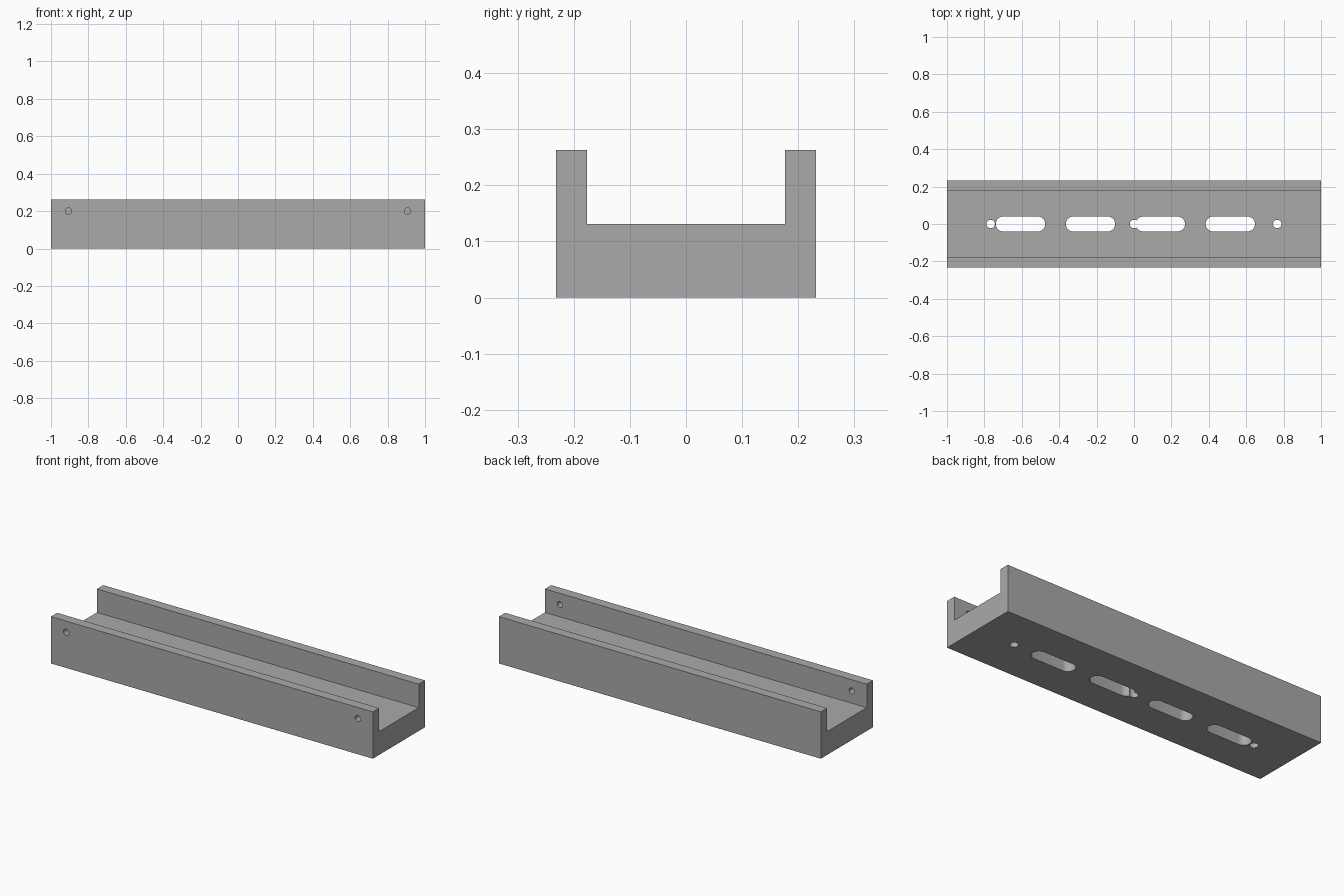
import bpy
import bmesh
import math

if "Cube" in bpy.data.objects:
    bpy.data.objects.remove(bpy.data.objects["Cube"])

HALF_WIDTH, INNER, HEIGHT, FLOOR = 0.2315, 0.176, 0.263, 0.131

grey = bpy.data.materials.new("plain grey")
grey.use_nodes = True
colour = (0.4, 0.4, 0.4, 1)
grey.diffuse_color = colour
grey.node_tree.nodes["Principled BSDF"].inputs["Base Color"].default_value = colour


def extrude_outline(name, outline, direction):
    """Make a closed solid by sweeping a flat outline along a direction."""
    bm = bmesh.new()
    face = bm.faces.new([bm.verts.new(p) for p in outline])
    swept = bmesh.ops.extrude_face_region(bm, geom=[face])["geom"]
    verts = [v for v in swept if isinstance(v, bmesh.types.BMVert)]
    bmesh.ops.translate(bm, verts=verts, vec=direction)
    bmesh.ops.recalc_face_normals(bm, faces=bm.faces)
    mesh = bpy.data.meshes.new(name)
    bm.to_mesh(mesh)
    bm.free()
    mesh.materials.append(grey)
    obj = bpy.data.objects.new(name, mesh)
    bpy.context.collection.objects.link(obj)
    return obj


def rounded(cx, cy, radius, reach=0, steps=16):
    """Outline of a circle, or of a slot when reach is above zero."""
    points = []
    for side, start in ((1, -math.pi / 2), (-1, math.pi / 2)):
        for i in range(steps + (reach > 0)):
            a = start + math.pi * i / steps
            points.append((cx + side * reach + radius * math.cos(a),
                           cy + radius * math.sin(a)))
    return points


def cut(target, cutter):
    cutter.hide_render = True
    mod = target.modifiers.new("cut", 'BOOLEAN')
    mod.operation = 'DIFFERENCE'
    mod.solver = 'EXACT'
    mod.object = cutter
    bpy.context.view_layer.objects.active = target
    bpy.ops.object.modifier_apply(modifier=mod.name)
    bpy.data.objects.remove(cutter)


# U-shaped channel
half = [(HALF_WIDTH, 0), (HALF_WIDTH, HEIGHT), (INNER, HEIGHT), (INNER, FLOOR)]
profile = half + [(-y, z) for y, z in reversed(half)]
channel = extrude_outline("channel", [(-1, y, z) for y, z in profile], (2, 0, 0))

# Four long slots through the floor
for i in range(4):
    outline = rounded(-0.607 + 0.374 * i, 0, 0.04, reach=0.092)
    cut(channel, extrude_outline("slot_cutter", [(x, y, -0.1) for x, y in outline], (0, 0, 0.5)))

# Three round holes through the floor
for x0 in (-0.766, 0, 0.766):
    outline = rounded(x0, 0, 0.0225)
    cut(channel, extrude_outline("floor_hole_cutter", [(x, y, -0.1) for x, y in outline], (0, 0, 0.5)))

# Two round holes through the front wall only
for x0 in (-0.906, 0.906):
    outline = rounded(x0, 0.2, 0.017)
    cut(channel, extrude_outline("wall_hole_cutter", [(x, -0.3, z) for x, z in outline], (0, 0.25, 0)))

bpy.ops.object.select_all(action='DESELECT')
channel.select_set(True)
bpy.context.view_layer.objects.active = channel
bpy.ops.object.shade_smooth_by_angle(angle=math.radians(30))
